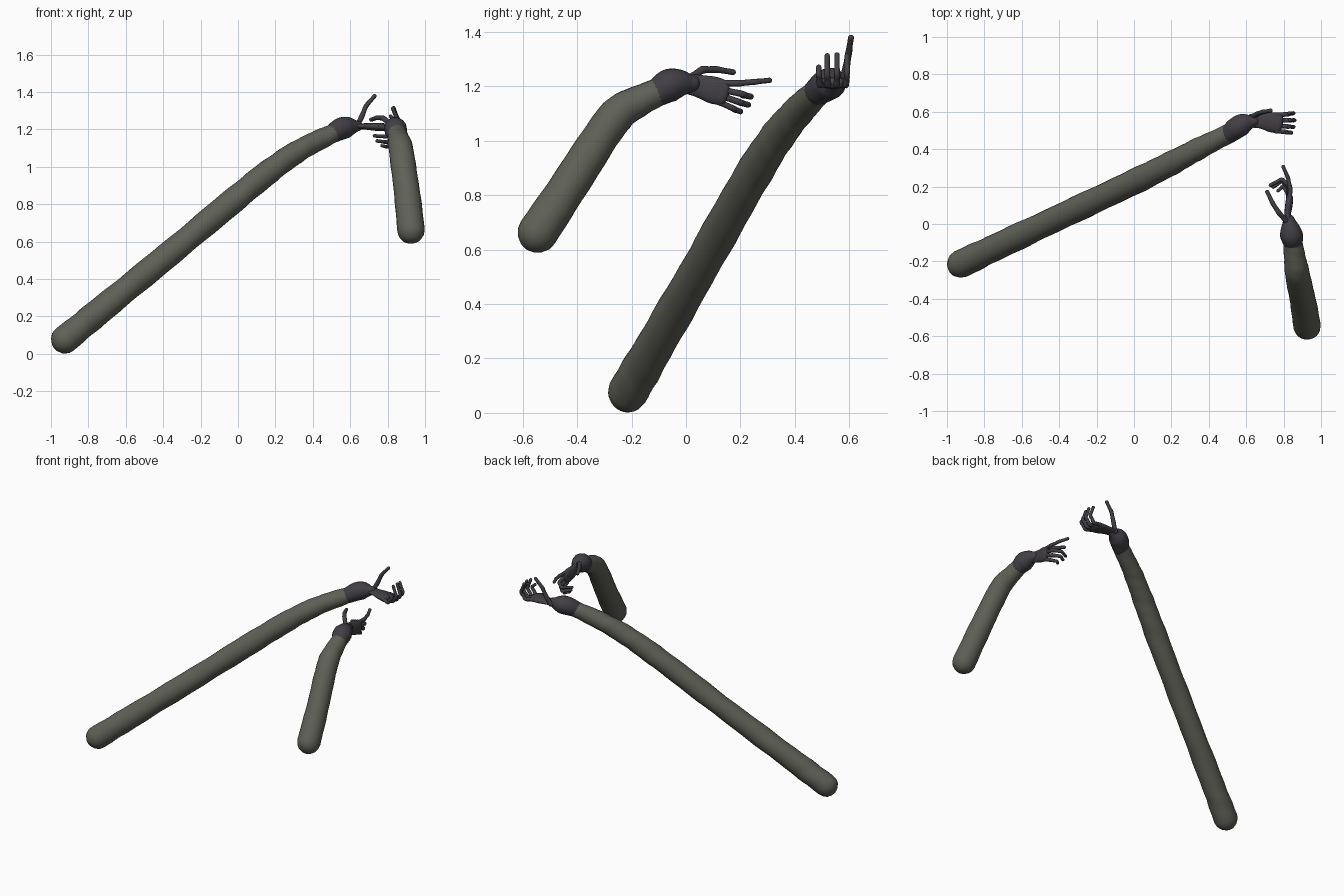
import bpy, bmesh, math
from mathutils import Vector

if "Cube" in bpy.data.objects:
    bpy.data.objects.remove(bpy.data.objects["Cube"])


def material(name, rgb):
    m = bpy.data.materials.new(name)
    m.diffuse_color = (*rgb, 1)
    m.use_nodes = True
    m.node_tree.nodes["Principled BSDF"].inputs["Base Color"].default_value = m.diffuse_color
    return m


SLEEVE = material("olive grey cloth", (0.115, 0.12, 0.095))
GLOVE = material("dark charcoal glove", (0.055, 0.05, 0.06))


def spline(pts, steps):
    """Catmull-Rom through (x, y, z, radius) points."""
    v = [Vector(p) for p in pts]
    v = [2 * v[0] - v[1]] + v + [2 * v[-1] - v[-2]]
    out = []
    for i in range(1, len(v) - 2):
        a, b, c, d = v[i - 1:i + 3]
        for k in range(steps):
            t = k / steps
            out.append(0.5 * (2 * b + (c - a) * t + (2 * a - 5 * b + 4 * c - d) * t * t
                              + (3 * b - a - 3 * c + d) * t ** 3))
    out.append(v[-2])
    return out


def tube(name, pts, mat, wide=(0.1, 0.3, 1), flat=1.0, sides=16, steps=6, ripple=0.0):
    """Round-ended sweep; 'wide' is the broad axis, 'flat' the thickness ratio."""
    path = spline(pts, steps)
    pos = [Vector(p[:3]) for p in path]
    n = len(path)
    tan = [(pos[min(i + 1, n - 1)] - pos[max(i - 1, 0)]).normalized() for i in range(n)]
    rings = [(pos[i], tan[i], path[i][3]) for i in range(n)]
    r0, r1 = path[0][3], path[-1][3]
    caps = [math.radians(a) for a in (22, 44, 66, 82)]
    head = [(pos[0] - tan[0] * r0 * flat * math.sin(a), tan[0], r0 * math.cos(a)) for a in reversed(caps)]
    tail = [(pos[-1] + tan[-1] * r1 * flat * math.sin(a), tan[-1], r1 * math.cos(a)) for a in caps]
    bm = bmesh.new()
    loops = []
    for i, (p, t, r) in enumerate(head + rings + tail):
        s = Vector(wide)
        s = (s - t * s.dot(t)).normalized()
        q = t.cross(s)
        loop = []
        for k in range(sides):
            a = math.tau * k / sides
            rr = r * (1 + ripple * math.sin(i * 1.3 + 2 * a) * math.sin(i * 0.45 + 1))
            loop.append(bm.verts.new(p + s * rr * math.cos(a) + q * rr * flat * math.sin(a)))
        loops.append(loop)
    for A, B in zip(loops, loops[1:]):
        for k in range(sides):
            j = (k + 1) % sides
            bm.faces.new((A[k], A[j], B[j], B[k]))
    bm.faces.new(loops[0][::-1])
    bm.faces.new(loops[-1])
    bmesh.ops.recalc_face_normals(bm, faces=bm.faces[:])
    me = bpy.data.meshes.new(name)
    bm.to_mesh(me)
    bm.free()
    for f in me.polygons:
        f.use_smooth = True
    me.materials.append(mat)
    ob = bpy.data.objects.new(name, me)
    bpy.context.collection.objects.link(ob)
    return ob


def finger(name, joints, r=0.014):
    """Tapering finger with slightly swollen joints."""
    pts = []
    for i, j in enumerate(joints):
        rad = r * (1 - 0.1 * i)
        pts.append((*j, rad))
        if i < len(joints) - 1:
            mid = (Vector(j) + Vector(joints[i + 1])) / 2
            pts.append((*mid, rad * 0.86))
    tube(name, pts, GLOVE, wide=(0.31, 0.37, 0.87), sides=10, steps=3)


# Long sleeve
tube("long_sleeve", [(-0.925, -0.213, 0.077, 0.075), (-0.72, -0.115, 0.245, 0.071),
                     (-0.36, 0.055, 0.54, 0.068), (0, 0.225, 0.84, 0.068),
                     (0.2, 0.325, 1.0, 0.064), (0.35, 0.405, 1.1, 0.058),
                     (0.52, 0.49, 1.185, 0.05)],
     SLEEVE, wide=(0, -0.8, 0.6), sides=24, steps=8, ripple=0.035)

# Short bent sleeve
tube("short_sleeve", [(0.925, -0.545, 0.662, 0.074), (0.905, -0.42, 0.85, 0.07),
                      (0.882, -0.31, 1.02, 0.067), (0.87, -0.245, 1.103, 0.065),
                      (0.86, -0.18, 1.142, 0.058), (0.848, -0.09, 1.185, 0.05)],
     SLEEVE, wide=(1, 0, 0), sides=24, steps=6, ripple=0.02)

# Glove cuffs
tube("long_arm_cuff", [(0.515, 0.487, 1.183, 0.053), (0.55, 0.515, 1.203, 0.059),
                       (0.59, 0.537, 1.213, 0.055), (0.64, 0.55, 1.218, 0.028)], GLOVE)
tube("short_arm_cuff", [(0.85, -0.1, 1.18, 0.053), (0.842, -0.06, 1.203, 0.061),
                        (0.835, -0.02, 1.211, 0.051), (0.828, 0.02, 1.21, 0.032)],
     GLOVE, wide=(1, 0, 0))

# Long arm hand: flat palm up, fingers curling upward
tube("long_arm_palm", [(0.62, 0.552, 1.218, 0.036), (0.68, 0.552, 1.216, 0.042),
                       (0.73, 0.545, 1.214, 0.053), (0.775, 0.538, 1.212, 0.054)],
     GLOVE, wide=(0, 1, 0), flat=0.4)
finger("long_arm_thumb", [(0.635, 0.575, 1.215), (0.66, 0.588, 1.265),
                          (0.685, 0.598, 1.325), (0.73, 0.606, 1.378)], 0.016)
rows = [("index", 0.582, 0.592, 1.31, 0.0), ("middle", 0.553, 0.555, 1.315, 0.005),
        ("ring", 0.524, 0.519, 1.312, 0.0), ("little", 0.497, 0.488, 1.27, -0.012)]
for label, y0, y1, top, dx in rows:
    finger(f"long_arm_{label}_finger",
           [(0.76, y0, 1.214), (0.82 + dx, (y0 + y1) / 2, 1.205),
            (0.852 + dx, y1, 1.245), (0.828 + dx, y1, top)])

# Short arm hand: palm on edge, index pointing, the others curled inward
tube("short_arm_palm", [(0.828, 0.0, 1.21, 0.036), (0.822, 0.05, 1.2, 0.042),
                        (0.828, 0.1, 1.186, 0.05), (0.832, 0.14, 1.176, 0.046)],
     GLOVE, wide=(0, 0.25, 1), flat=0.4)
finger("short_arm_thumb", [(0.815, 0.015, 1.23), (0.775, 0.06, 1.26),
                           (0.742, 0.11, 1.262), (0.712, 0.172, 1.252)], 0.016)
finger("short_arm_index_finger", [(0.832, 0.12, 1.212), (0.835, 0.19, 1.211),
                                  (0.822, 0.25, 1.216), (0.797, 0.307, 1.222)])
finger("short_arm_middle_finger", [(0.834, 0.13, 1.188), (0.828, 0.205, 1.172),
                                   (0.79, 0.238, 1.162), (0.73, 0.208, 1.165)])
finger("short_arm_ring_finger", [(0.832, 0.13, 1.165), (0.825, 0.195, 1.142),
                                 (0.79, 0.228, 1.132), (0.745, 0.198, 1.138)])
finger("short_arm_little_finger", [(0.828, 0.12, 1.143), (0.82, 0.17, 1.12),
                                   (0.795, 0.2, 1.107), (0.77, 0.178, 1.112)], 0.013)
